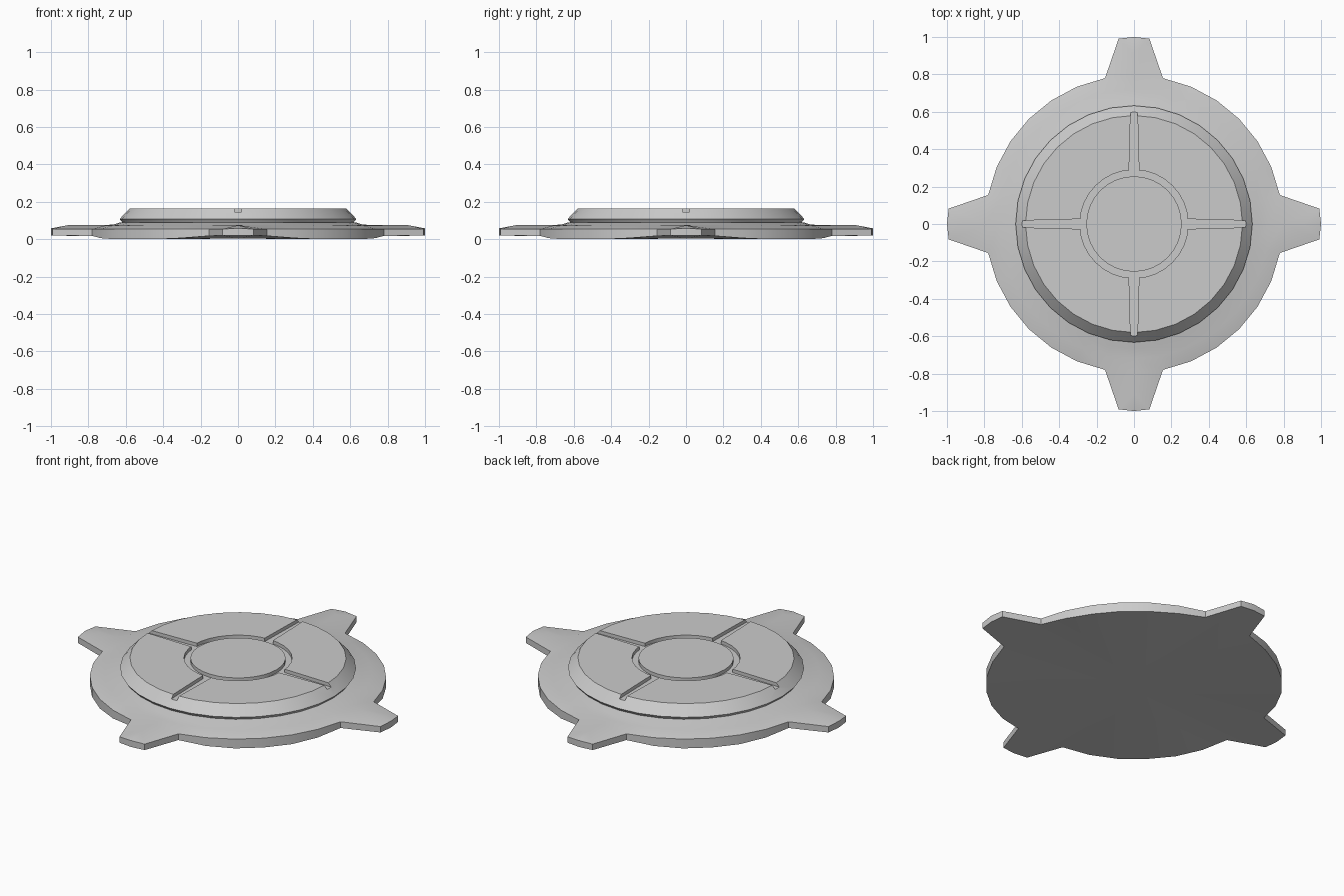
import bpy, bmesh
from math import cos, sin, pi

if "Cube" in bpy.data.objects:
    bpy.data.objects.remove(bpy.data.objects["Cube"])

N = 32


def polar(r, a, z):
    return (r * cos(a), r * sin(a), z)


def finish(bm, name):
    bmesh.ops.recalc_face_normals(bm, faces=bm.faces)
    me = bpy.data.meshes.new(name)
    bm.to_mesh(me)
    bm.free()
    ob = bpy.data.objects.new(name, me)
    bpy.context.collection.objects.link(ob)
    return ob


def activate(ob):
    bpy.ops.object.select_all(action='DESELECT')
    ob.select_set(True)
    bpy.context.view_layer.objects.active = ob


def lathe(name, profile, closed=False):
    """Revolve (r, z) points; open profiles are capped at both ends."""
    bm = bmesh.new()
    rings = [[bm.verts.new(polar(r, 2 * pi * i / N, z)) for i in range(N)]
             for r, z in profile]
    pairs = list(zip(rings, rings[1:]))
    if closed:
        pairs.append((rings[-1], rings[0]))
    else:
        bm.faces.new(rings[0])
        bm.faces.new(rings[-1])
    for a, b in pairs:
        for i in range(N):
            j = (i + 1) % N
            bm.faces.new((a[i], a[j], b[j], b[i]))
    return finish(bm, name)


def cut(target, cutter):
    cutter.hide_render = True
    mod = target.modifiers.new("cut", 'BOOLEAN')
    mod.operation = 'DIFFERENCE'
    mod.solver = 'EXACT'
    mod.object = cutter
    activate(target)
    bpy.ops.object.modifier_apply(modifier=mod.name)
    bpy.data.objects.remove(cutter, do_unlink=True)


# Base plate: softly sloped flange with four tapered tabs
bm = bmesh.new()
profile = [(0.60, 0.092), (0.63, 0.09), (0.665, 0.079), (0.72, 0.074), (0.795, 0.055)]
rings = [[bm.verts.new(polar(r, 2 * pi * i / N, 0.075 if r > 0.7 and i % 8 == 0 else z))
          for i in range(N)] for r, z in profile]
rim = rings[-1]
for a, b in zip(rings, rings[1:]):
    for i in range(N):
        j = (i + 1) % N
        bm.faces.new((a[i], a[j], b[j], b[i]))
bm.faces.new(rings[0])

outline = []                                   # (top vertex, underside height)
for k in range(4):
    q, i = k * pi / 2, k * 8
    ridge = bm.verts.new(polar(0.91, q, 0.075))
    tip = bm.verts.new(polar(1.0, q, 0.058))
    side = [bm.verts.new(polar(0.994, q + s * 0.083, 0.055)) for s in (-1, 1)]
    for n, t in ((rim[i - 1], side[0]), (rim[i + 1], side[1])):
        bm.faces.new((rim[i], n, t, ridge))
        bm.faces.new((ridge, t, tip))
    outline += [(side[0], 0.02), (tip, 0.02), (side[1], 0.02), (rim[i + 1], 0.018)]
    outline += [(rim[i + m], 0.006 if m in (2, 6) else 0) for m in range(2, 7)]
    outline.append((rim[i + 7], 0.018))

low = [bm.verts.new((v.co.x, v.co.y, z)) for v, z in outline]
centre = bm.verts.new((0, 0, 0.004))
for i in range(len(low)):
    j = (i + 1) % len(low)
    bm.faces.new((outline[i][0], outline[j][0], low[j], low[i]))
    bm.faces.new((low[i], low[j], centre))
base = finish(bm, "base_plate")

# Raised disc with chamfered rim
disc = lathe("raised_disc", [(0.615, 0.08), (0.622, 0.095), (0.633, 0.108), (0.58, 0.165)])

# Circular and radial grooves cut into the disc top
FLOOR, ABOVE = 0.145, 0.22
cut(disc, lathe("ring_cutter", [(0.255, FLOOR), (0.29, FLOOR),
                                (0.29, ABOVE), (0.255, ABOVE)], True))
bm = bmesh.new()
for k in range(4):
    c, s = cos(k * pi / 2), sin(k * pi / 2)
    quad = [(0.272, -0.027), (0.65, -0.017), (0.65, 0.017), (0.272, 0.027)]
    lo, hi = [[bm.verts.new((x * c - y * s, x * s + y * c, z)) for x, y in quad]
              for z in (FLOOR, ABOVE)]
    bm.faces.new(lo)
    bm.faces.new(hi)
    for i in range(4):
        j = (i + 1) % 4
        bm.faces.new((lo[i], lo[j], hi[j], hi[i]))
cut(disc, finish(bm, "spoke_cutter"))

for ob in (base, disc):
    activate(ob)
    bpy.ops.object.shade_smooth_by_angle(angle=pi / 6)
